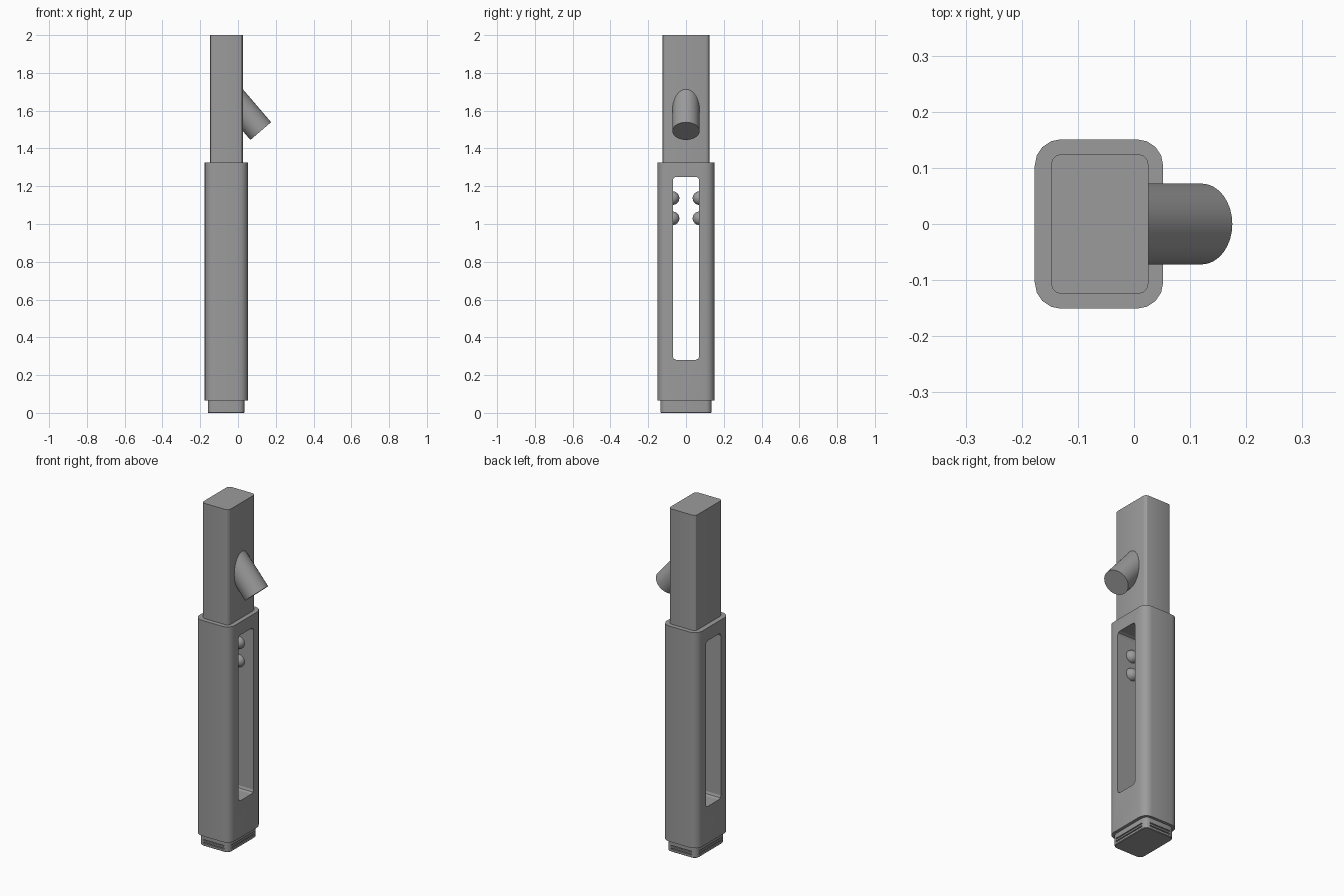
import bpy, math
from mathutils import Vector

if "Cube" in bpy.data.objects:
    bpy.data.objects.remove(bpy.data.objects["Cube"])

grey = bpy.data.materials.new("dark_grey")
grey.diffuse_color = (0.33, 0.33, 0.33, 1)
grey.use_nodes = True
grey.node_tree.nodes["Principled BSDF"].inputs["Base Color"].default_value = grey.diffuse_color


def finish(obj, angle=30):
    """Dark grey, smooth shaded with sharp edges kept."""
    obj.data.materials.append(grey)
    bpy.ops.object.select_all(action='DESELECT')
    obj.select_set(True)
    bpy.context.view_layer.objects.active = obj
    bpy.ops.object.shade_smooth_by_angle(angle=math.radians(angle))


def rounded_outline(a0, a1, b0, b1, r, seg):
    pts = []
    corners = [(a1 - r, b1 - r), (a0 + r, b1 - r), (a0 + r, b0 + r), (a1 - r, b0 + r)]
    for q, (a, b) in enumerate(corners):
        for i in range(seg + 1):
            t = math.pi / 2 * (q + i / seg)
            pts.append((a + r * math.cos(t), b + r * math.sin(t)))
    return pts


def loft(name, rings):
    """Closed solid through matching rings of points."""
    n = len(rings[0])
    verts = [p for ring in rings for p in ring]
    faces = [tuple(reversed(range(n))), tuple(range(len(verts) - n, len(verts)))]
    for k in range(len(rings) - 1):
        for i in range(n):
            j = (i + 1) % n
            faces.append((k * n + i, k * n + j, (k + 1) * n + j, (k + 1) * n + i))
    mesh = bpy.data.meshes.new(name)
    mesh.from_pydata(verts, [], faces)
    obj = bpy.data.objects.new(name, mesh)
    bpy.context.collection.objects.link(obj)
    return obj


def column(name, x0, x1, y, r, seg, levels):
    """Upright rounded block; levels are (z, inset) pairs."""
    rings = []
    for z, d in levels:
        outline = rounded_outline(x0 + d, x1 - d, -y + d, y - d, r - d, seg)
        rings.append([(px, py, z) for px, py in outline])
    return loft(name, rings)


def cut(obj, cutter):
    cutter.hide_render = True
    cutter.hide_set(True)
    mod = obj.modifiers.new(cutter.name, 'BOOLEAN')
    mod.operation = 'DIFFERENCE'
    mod.object = cutter
    mod.solver = 'EXACT'


# Outer sleeve with the slot running through it in x
sleeve = column("outer_sleeve", -0.177, 0.052, 0.151, 0.047, 4, [(0.065, 0), (1.326, 0)])
slot = rounded_outline(-0.07, 0.07, 0.281, 1.25, 0.018, 2)
cut(sleeve, loft("slot_cutter", [[(x, a, b) for a, b in slot] for x in (-0.3, 0.2)]))
finish(sleeve)

# Inner bar rising out of the sleeve
bar = column("inner_bar", -0.148, 0.026, 0.125, 0.02, 3, [(1.30, 0), (2.0, 0)])
finish(bar)

# Foot cap with shallow grooves on its flat sides
foot = column("foot_cap", -0.16, 0.034, 0.135, 0.03, 4, [(0, 0.003), (0.003, 0), (0.075, 0)])
for k, z in enumerate((0.018, 0.034)):
    for side, loc, size in (("right", (0.034, 0, z), (0.012, 0.21, 0.007)),
                            ("left", (-0.16, 0, z), (0.012, 0.21, 0.007)),
                            ("front", (-0.063, -0.135, z), (0.134, 0.012, 0.007)),
                            ("back", (-0.063, 0.135, z), (0.134, 0.012, 0.007))):
        bpy.ops.mesh.primitive_cube_add(size=1, location=loc, scale=size)
        groove = bpy.context.object
        groove.name = f"groove_cutter_{side}_{k}"
        cut(foot, groove)
finish(foot)

# Angled peg
tip = Vector((0.1205, 0, 1.492))
axis = Vector((-0.65, 0, 0.76)).normalized()
bpy.ops.mesh.primitive_cylinder_add(vertices=32, radius=0.072, depth=0.25,
                                    location=tip + axis * 0.125,
                                    rotation=axis.to_track_quat('Z', 'Y').to_euler())
peg = bpy.context.object
peg.name = "angled_peg"
finish(peg)

# Retaining balls on both slot walls
for side, y in (("front", -0.071), ("back", 0.071)):
    for level, z in (("lower", 1.03), ("upper", 1.137)):
        bpy.ops.mesh.primitive_uv_sphere_add(segments=24, ring_count=12, radius=0.036,
                                             location=(-0.042, y, z))
        ball = bpy.context.object
        ball.name = f"{side}_{level}_ball"
        finish(ball)
